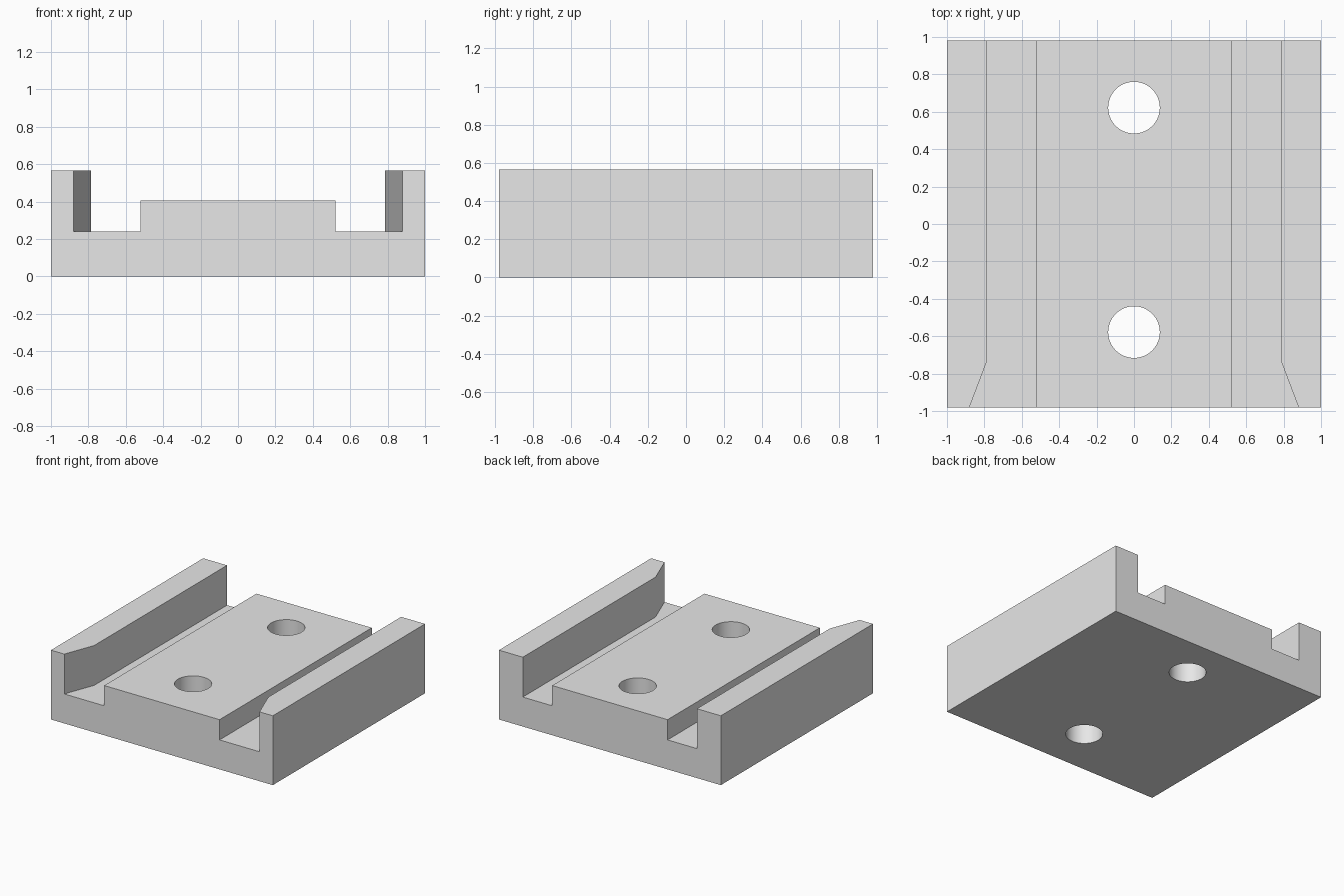
import bpy
import bmesh
import math

cube = bpy.data.objects.get("Cube")
if cube:
    bpy.data.objects.remove(cube, do_unlink=True)

# Main dimensions
HALF_DEPTH = 0.98
FLOOR, DECK, RAIL_TOP = 0.24, 0.405, 0.565
DECK_X, RAIL_X, FLARE_X = 0.52, 0.785, 0.88
FLARE_START = -0.73
HOLE_RADIUS = 0.138
HOLES_Y = (-0.578, 0.622)

grey = bpy.data.materials.new("plain grey")
grey.use_nodes = True
grey.diffuse_color = (0.8, 0.8, 0.8, 1)
grey.node_tree.nodes["Principled BSDF"].inputs["Base Color"].default_value = grey.diffuse_color

# Channel cross-section, mirrored about x = 0 and extruded front to back
half = [(1, 0), (1, RAIL_TOP), (RAIL_X, RAIL_TOP), (RAIL_X, FLOOR),
        (DECK_X, FLOOR), (DECK_X, DECK)]
profile = half + [(-x, z) for x, z in reversed(half)]
bm = bmesh.new()
face = bm.faces.new([bm.verts.new((x, -HALF_DEPTH, z)) for x, z in profile])
extruded = bmesh.ops.extrude_face_region(bm, geom=[face])["geom"]
back = [v for v in extruded if isinstance(v, bmesh.types.BMVert)]
bmesh.ops.translate(bm, verts=back, vec=(0, 2 * HALF_DEPTH, 0))

# Flared entry: widen the rail gap at the front end
bmesh.ops.bisect_plane(bm, geom=bm.verts[:] + bm.edges[:] + bm.faces[:],
                       plane_co=(0, FLARE_START, 0), plane_no=(0, 1, 0))
for v in bm.verts:
    if v.co.y < FLARE_START - 0.1 and abs(abs(v.co.x) - RAIL_X) < 0.01:
        v.co.x = math.copysign(FLARE_X, v.co.x)
bmesh.ops.dissolve_limit(bm, angle_limit=0.01, verts=bm.verts[:], edges=bm.edges[:])
bmesh.ops.recalc_face_normals(bm, faces=bm.faces[:])
mesh = bpy.data.meshes.new("slide_base")
bm.to_mesh(mesh)
bm.free()
mesh.materials.append(grey)
body = bpy.data.objects.new("slide_base", mesh)
bpy.context.collection.objects.link(body)

# Two through holes along the centre line
for y in HOLES_Y:
    bpy.ops.mesh.primitive_cylinder_add(vertices=64, radius=HOLE_RADIUS, depth=1,
                                        location=(0, y, DECK / 2))
    cutter = bpy.context.object
    cutter.name = "hole_cutter"
    cutter.hide_render = True
    cutter.data.materials.append(grey)
    cut = body.modifiers.new("hole", "BOOLEAN")
    cut.operation = "DIFFERENCE"
    cut.solver = "EXACT"
    cut.object = cutter
    bpy.context.view_layer.objects.active = body
    bpy.ops.object.modifier_apply(modifier=cut.name)
    bpy.data.objects.remove(cutter, do_unlink=True)

# Smooth hole walls and flares, crisp edges elsewhere
bpy.ops.object.select_all(action="DESELECT")
body.select_set(True)
bpy.context.view_layer.objects.active = body
bpy.ops.object.shade_smooth_by_angle(angle=math.radians(30))
